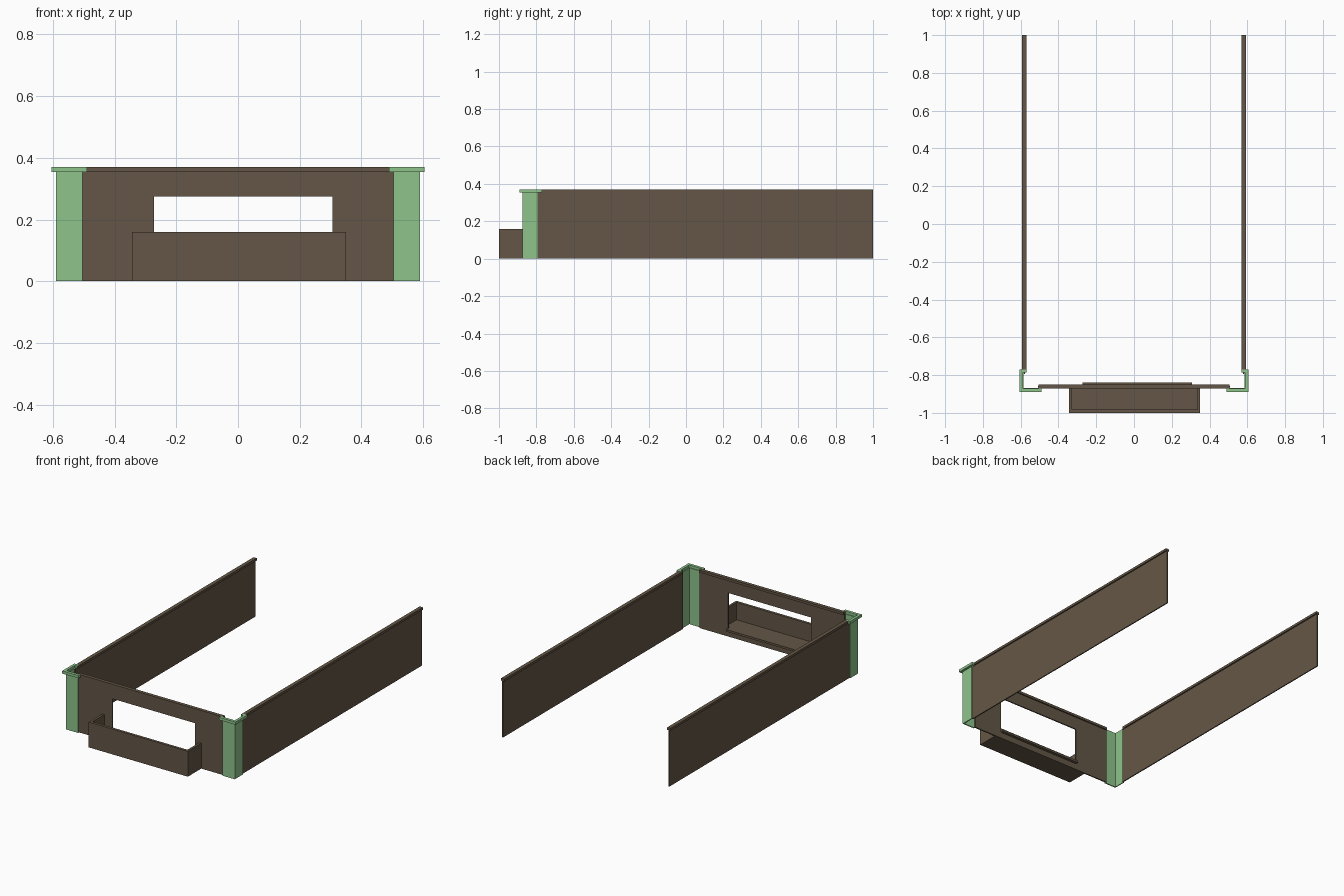
import bpy, bmesh
from mathutils import Vector

if "Cube" in bpy.data.objects:
    bpy.data.objects.remove(bpy.data.objects["Cube"])


def material(name, rgb):
    m = bpy.data.materials.new(name)
    m.diffuse_color = (*rgb, 1)
    m.use_nodes = True
    m.node_tree.nodes["Principled BSDF"].inputs["Base Color"].default_value = m.diffuse_color
    return m


BROWN = material("dark brown", (0.127, 0.094, 0.061))
GREEN = material("soft green", (0.27, 0.55, 0.26))
WALL_TOP, TOP = 0.355, 0.37


def finish(bm, name, mat):
    bmesh.ops.recalc_face_normals(bm, faces=bm.faces)
    me = bpy.data.meshes.new(name)
    bm.to_mesh(me)
    bm.free()
    me.materials.append(mat)
    ob = bpy.data.objects.new(name, me)
    bpy.context.collection.objects.link(ob)
    return ob


def extrude_all(bm, offset):
    r = bmesh.ops.extrude_face_region(bm, geom=bm.faces[:], use_keep_orig=True)
    vs = [g for g in r["geom"] if isinstance(g, bmesh.types.BMVert)]
    bmesh.ops.translate(bm, verts=vs, vec=Vector(offset))


def prism(name, outline, z0, z1, mat, side=1):
    """Vertical prism from an x/y outline, optionally mirrored in x."""
    bm = bmesh.new()
    bm.faces.new([bm.verts.new((x * side, y, z0)) for x, y in outline])
    extrude_all(bm, (0, 0, z1 - z0))
    return finish(bm, name, mat)


def box(name, x0, x1, y0, y1, z0, z1, mat, side=1):
    return prism(name, [(x0, y0), (x1, y0), (x1, y1), (x0, y1)], z0, z1, mat, side)


for side, label in ((-1, "left"), (1, "right")):
    # Long side wall and its coping strip
    box(label + "_wall", 0.577, 0.584, -0.795, 1, 0, WALL_TOP, BROWN, side)
    box(label + "_wall_cap", 0.569, 0.592, -0.785, 1, WALL_TOP, TOP, BROWN, side)
    # L-shaped corner post
    prism(label + "_corner_post",
          [(0.505, -0.875), (0.59, -0.875), (0.59, -0.795), (0.584, -0.795),
           (0.584, -0.868), (0.505, -0.868)], 0, WALL_TOP, GREEN, side)
    # Post cap, with a short return over the side wall
    prism(label + "_post_cap",
          [(0.49, -0.89), (0.605, -0.89), (0.605, -0.77), (0.573, -0.77),
           (0.573, -0.787), (0.588, -0.787), (0.588, -0.872), (0.49, -0.872)],
          WALL_TOP - 0.001, TOP + 0.001, GREEN, side)

# Front wall with rectangular opening
SILL = 0.05
bm = bmesh.new()
outer = [bm.verts.new((x, -0.866, z)) for x, z in
         ((-0.507, 0), (0.507, 0), (0.507, WALL_TOP), (-0.507, WALL_TOP))]
inner = [bm.verts.new((x, -0.866, z)) for x, z in
         ((-0.272, SILL), (0.307, SILL), (0.307, 0.275), (-0.272, 0.275))]
for i in range(4):
    j = (i + 1) % 4
    bm.faces.new((outer[i], outer[j], inner[j], inner[i]))
extrude_all(bm, (0, 0.008, 0))
finish(bm, "front_wall", BROWN)
box("front_wall_cap", -0.505, 0.505, -0.872, -0.85, WALL_TOP, TOP, BROWN)

# Open-topped projecting trough: U-shaped rim, floor and inner sill
prism("trough_walls",
      [(-0.343, -0.866), (-0.343, -1), (0.35, -1), (0.35, -0.866),
       (0.335, -0.866), (0.335, -0.983), (-0.328, -0.983), (-0.328, -0.866)],
      0, 0.16, BROWN)
box("trough_floor", -0.328, 0.335, -0.983, -0.866, 0, SILL, BROWN)
box("opening_sill", -0.272, 0.307, -0.866, -0.84, SILL - 0.012, SILL + 0.001, BROWN)
